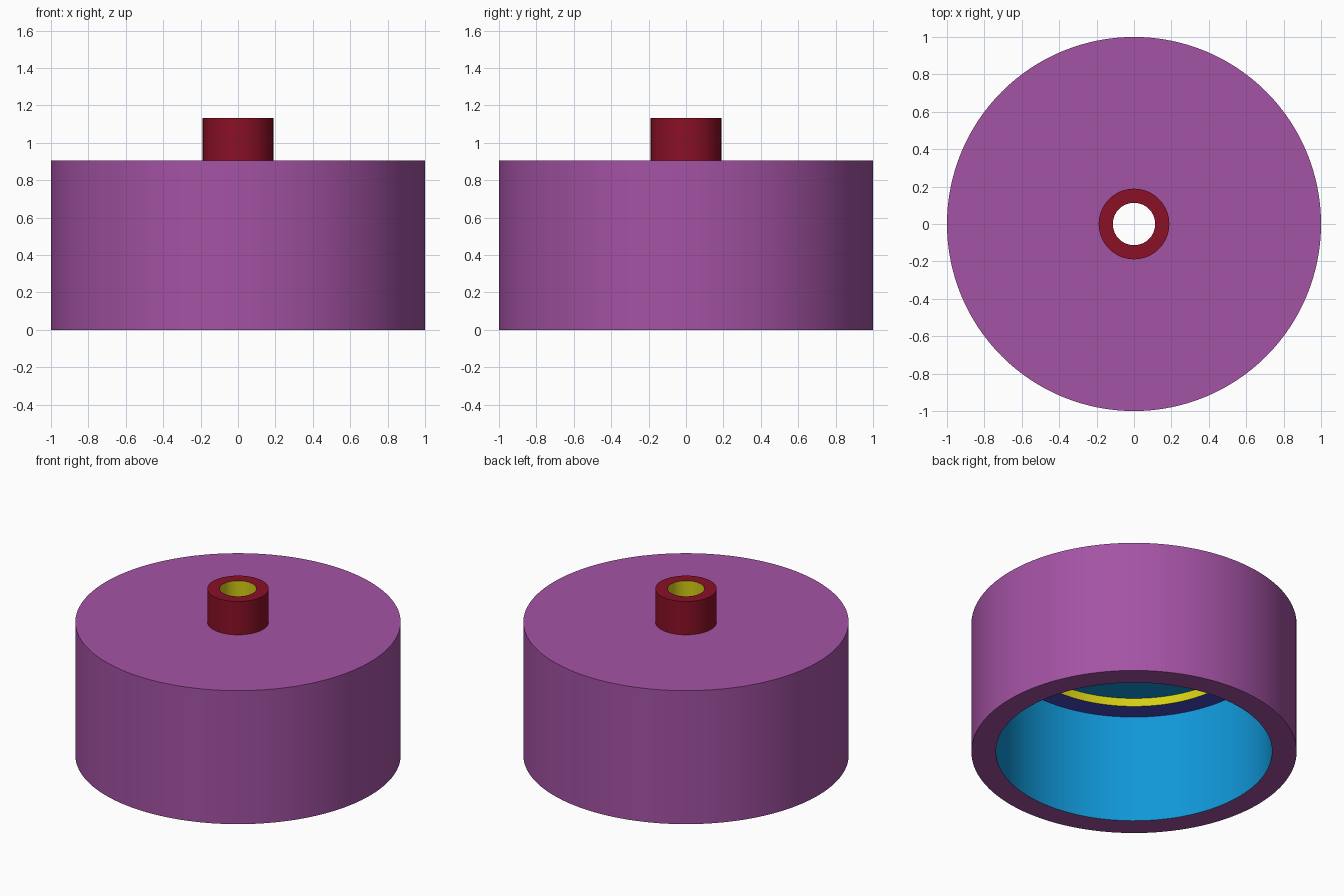
import bpy, math

if "Cube" in bpy.data.objects:
    bpy.data.objects.remove(bpy.data.objects["Cube"])

SEGMENTS = 128
U = 1 / 26.5  # one design unit; the outer radius is 26.5 units


def material(name, rgb):
    """Flat material from 0-255 display values, converted to linear."""
    def lin(c):
        c /= 255
        return c / 12.92 if c <= 0.04045 else ((c + 0.055) / 1.055) ** 2.4
    m = bpy.data.materials.new(name)
    m.diffuse_color = (*[lin(c) for c in rgb], 1)
    m.use_nodes = True
    m.node_tree.nodes["Principled BSDF"].inputs["Base Color"].default_value = m.diffuse_color
    return m


purple = material("purple", (164, 83, 164))
red = material("dark_red", (138, 16, 38))
yellow = material("yellow", (213, 206, 20))
blue = material("sky_blue", (16, 151, 216))
navy = material("indigo", (72, 72, 198))


def lathe(name, start, steps):
    """Revolve a profile around z; each step is (radius, height, material)."""
    points = [start] + [s[:2] for s in steps]
    verts, faces, slots = [], [], []
    mats = list(dict.fromkeys(s[2] for s in steps))
    for r, z in points:
        for i in range(SEGMENTS):
            a = math.tau * i / SEGMENTS
            verts.append((r * U * math.cos(a), r * U * math.sin(a), z * U))
    for k, step in enumerate(steps):
        for i in range(SEGMENTS):
            j = (i + 1) % SEGMENTS
            lo, hi = k * SEGMENTS, (k + 1) * SEGMENTS
            faces.append((lo + i, lo + j, hi + j, hi + i))
            slots.append(mats.index(step[2]))
    mesh = bpy.data.meshes.new(name)
    mesh.from_pydata(verts, [], faces)
    for m in mats:
        mesh.materials.append(m)
    for poly, s in zip(mesh.polygons, slots):
        poly.material_index = s
    obj = bpy.data.objects.new(name, mesh)
    bpy.context.collection.objects.link(obj)
    bpy.ops.object.select_all(action='DESELECT')
    obj.select_set(True)
    bpy.context.view_layer.objects.active = obj
    bpy.ops.object.shade_smooth_by_angle(angle=math.radians(30))
    return obj


# Cup body: recessed ceiling, ledge, inner wall, rim, outer wall, top
lathe("cup_body", (3, 21), [
    (19, 21, blue),
    (19, 19.5, yellow),
    (22.5, 19.5, navy),
    (22.5, 0, blue),
    (26.5, 0, purple),
    (26.5, 24, purple),
    (5, 24, purple),
])

# Hollow stem with a bore that runs through the ceiling
lathe("hollow_stem", (5, 24), [
    (5, 30, red),
    (3, 30, red),
    (3, 21, yellow),
])
